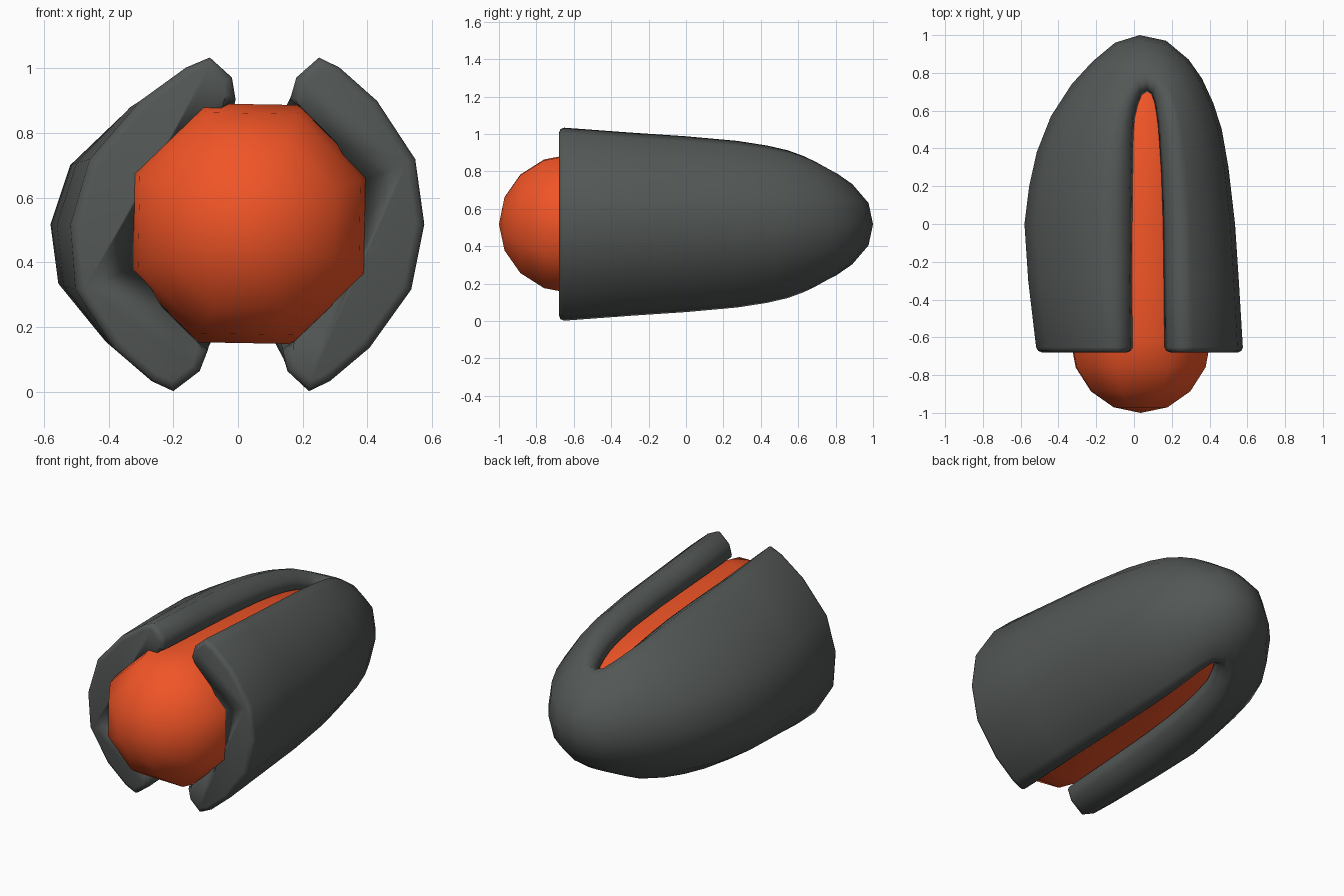
import bpy, bmesh, math

if "Cube" in bpy.data.objects:
    bpy.data.objects.remove(bpy.data.objects["Cube"])

CZ = 0.518  # height of the long axis


def make_object(name, bm, color):
    bmesh.ops.recalc_face_normals(bm, faces=bm.faces[:])
    for f in bm.faces:
        f.smooth = True
    me = bpy.data.meshes.new(name)
    bm.to_mesh(me)
    bm.free()
    ob = bpy.data.objects.new(name, me)
    bpy.context.collection.objects.link(ob)
    mat = bpy.data.materials.new(name + "_colour")
    mat.diffuse_color = (*color, 1)
    mat.use_nodes = True
    mat.node_tree.nodes["Principled BSDF"].inputs["Base Color"].default_value = mat.diffuse_color
    me.materials.append(mat)
    return ob


def loft(bm, rings):
    for r0, r1 in zip(rings, rings[1:]):
        n = len(r0)
        for j in range(n):
            bm.faces.new((r0[j], r0[(j + 1) % n], r1[(j + 1) % n], r1[j]))


# Wall section: a = 0 at slot lip, 1 at outside; b = relative height
upper = [(.92, .39), (.63, .74), (.35, .94), (.2, 1), (.04, .88),
         (0, .75), (.08, .70), (.34, .49), (.58, .27)]
section = [(1, 0)] + upper + [(.61, 0)] + [(a, -b) for a, b in reversed(upper)]

# Stations of the horseshoe: outer x, y, lip x, y, half height
left = [(-.515, -.68, -.05, -.68, .518), (-.56, -.3, -.05, -.3, .49),
        (-.58, 0, -.045, 0, .47), (-.555, .2, -.04, .2, .45),
        (-.515, .38, -.035, .35, .425), (-.44, .57, -.03, .46, .40),
        (-.33, .74, -.02, .56, .37), (-.22, .86, 0, .63, .335),
        (-.10, .96, .025, .685, .30)]
apex = [(.03, 1.0, .055, .70, .29)]
right = [(.578, -.68, .15, -.68, .518), (.555, -.3, .145, -.3, .49),
         (.535, 0, .14, 0, .47), (.50, .3, .13, .27, .445),
         (.465, .5, .12, .42, .42), (.42, .64, .112, .52, .395),
         (.36, .77, .103, .59, .365), (.29, .87, .093, .645, .335),
         (.17, .97, .078, .687, .30)]
stations = left + apex + right[::-1]

# Outer shell, leaning slightly more on the left side
bm = bmesh.new()
rings = []
for i, (ux, uy, lx, ly, h) in enumerate(stations):
    lean = .11 - .08 * i / (len(stations) - 1)
    rings.append([bm.verts.new((lx + (ux - lx) * a + lean * b * h,
                                ly + (uy - ly) * a, CZ + b * h))
                  for a, b in section])
loft(bm, rings)
caps = [bm.faces.new(rings[0]), bm.faces.new(rings[-1])]
edges = list({e for f in caps for e in f.edges})
bmesh.ops.bevel(bm, geom=edges, offset=.028, segments=2, profile=.5,
                affect='EDGES', clamp_overlap=True)
make_object("outer_shell", bm, (.085, .095, .09))

# Inner core: eight-sided capsule with a round front
R = .4
profile = [(-.61 - .39 * math.cos(math.radians(t)), R * math.sin(math.radians(t)))
           for t in (22.5, 45, 67.5, 90)]
profile += [(-.3, .39), (0, .375), (.3, .345), (.55, .295), (.7, .23), (.8, .12)]
bm = bmesh.new()
rings = []
for y, r in profile:
    rings.append([bm.verts.new((.035 + r * math.cos(t), y, CZ + .002 + r * math.sin(t)))
                  for t in [math.radians(21.5 + 45 * k) for k in range(8)]])
loft(bm, rings)
for y, ring in ((-1.0, rings[0]), (.83, rings[-1])):
    tip = bm.verts.new((.035, y, CZ))
    for j in range(8):
        bm.faces.new((ring[j], ring[(j + 1) % 8], tip))
make_object("inner_core", bm, (.88, .09, .02))
